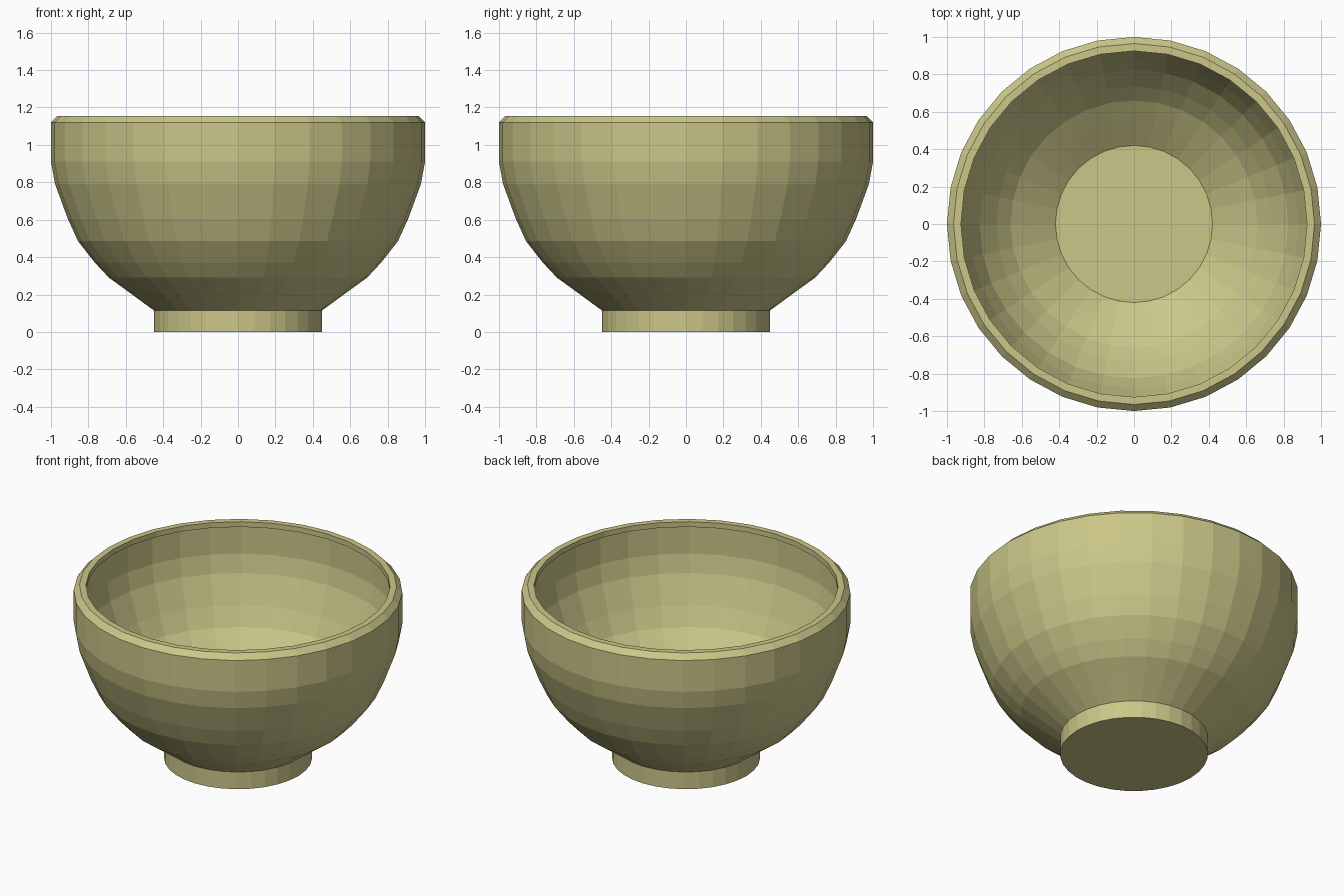
import bpy
import bmesh
from math import cos, sin, tau

SIDES = 32
WALL = 0.03
LIFT = 0.01

default = bpy.data.objects.get("Cube")
if default:
    bpy.data.objects.remove(default, do_unlink=True)

# Olive glaze
glaze = bpy.data.materials.new("olive_glaze")
glaze.use_nodes = True
colour = (0.6, 0.57, 0.25, 1)
glaze.diffuse_color = colour
glaze.node_tree.nodes["Principled BSDF"].inputs["Base Color"].default_value = colour


def lathe(name, profile, cap_first=False, cap_last=False):
    """Turn (radius, height) points around z, with optional flat end caps."""
    bm = bmesh.new()
    rings = [[bm.verts.new((r * cos(tau * i / SIDES), r * sin(tau * i / SIDES), z))
              for i in range(SIDES)] for r, z in profile]
    for low, high in zip(rings, rings[1:]):
        for i in range(SIDES):
            j = (i + 1) % SIDES
            bm.faces.new((low[i], low[j], high[j], high[i]))
    if cap_first:
        bm.faces.new(rings[0][::-1])
    if cap_last:
        bm.faces.new(rings[-1])
    mesh = bpy.data.meshes.new(name)
    bm.to_mesh(mesh)
    bm.free()
    mesh.materials.append(glaze)
    obj = bpy.data.objects.new(name, mesh)
    bpy.context.collection.objects.link(obj)
    return obj


# Foot ring with closed base
lathe("foot", [(0.45, 0), (0.45, 0.115)], cap_first=True)

# Bowl: outer wall, chamfered lip overhanging the inside, thin inner wall, flat floor
outer = [(0.45, 0.115), (0.525, 0.17), (0.6, 0.225), (0.69, 0.29), (0.765, 0.37),
         (0.855, 0.485), (0.91, 0.605), (0.978, 0.79), (1, 0.91)]
lip = [(1, 1.12), (0.965, 1.155), (0.925, 1.155), (0.925, 1.12), (1 - WALL, 1.12)]
inner = [(r - WALL, z + LIFT) for r, z in reversed(outer)]
lathe("bowl", outer + lip + inner, cap_last=True)
